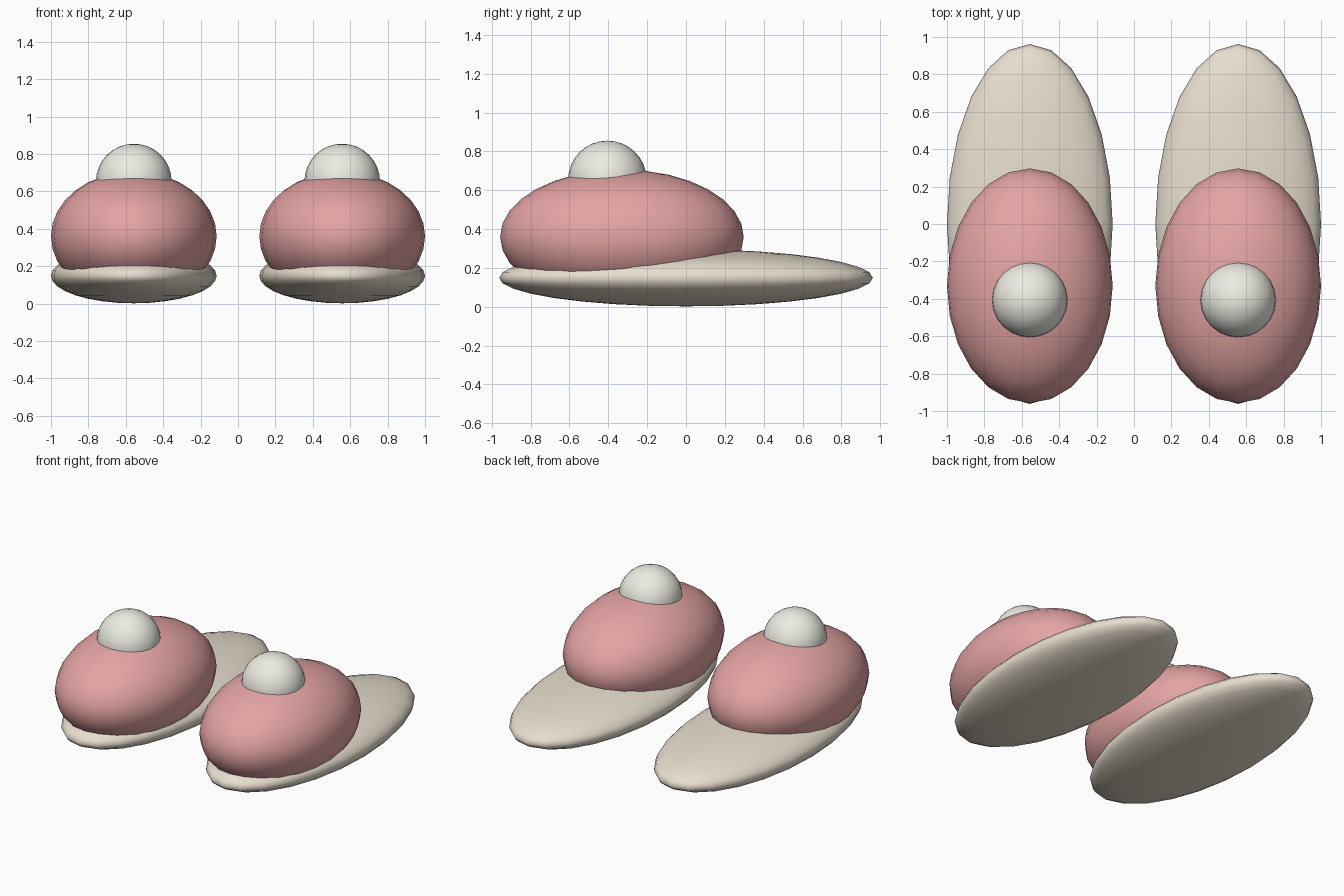
import bpy

if "Cube" in bpy.data.objects:
    bpy.data.objects.remove(bpy.data.objects["Cube"])


def material(name, color):
    m = bpy.data.materials.new(name)
    m.diffuse_color = (*color, 1)
    m.use_nodes = True
    m.node_tree.nodes["Principled BSDF"].inputs["Base Color"].default_value = m.diffuse_color
    return m


cream = material("cream", (0.80, 0.73, 0.62))
pink = material("pink", (0.78, 0.37, 0.37))
white = material("white", (0.85, 0.84, 0.77))


def ellipsoid(name, centre, radii, mat):
    bpy.ops.mesh.primitive_uv_sphere_add(segments=24, ring_count=16, radius=1, location=centre)
    ob = bpy.context.object
    ob.name = name
    ob.scale = radii
    bpy.ops.object.transform_apply(location=False, rotation=False, scale=True)
    bpy.ops.object.shade_smooth()
    ob.data.materials.append(mat)


# A pair of slippers, left and right
for side, x in (("left", -0.557), ("right", 0.557)):
    # Flat oval sole
    ellipsoid(side + "_sole", (x, 0, 0.149), (0.443, 0.962, 0.147), cream)
    # Puffy toe cover
    ellipsoid(side + "_toe_cover", (x, -0.33, 0.36), (0.443, 0.627, 0.346), pink)
    # Pompom on top
    ellipsoid(side + "_pompom", (x, -0.405, 0.655), (0.202, 0.202, 0.2), white)
